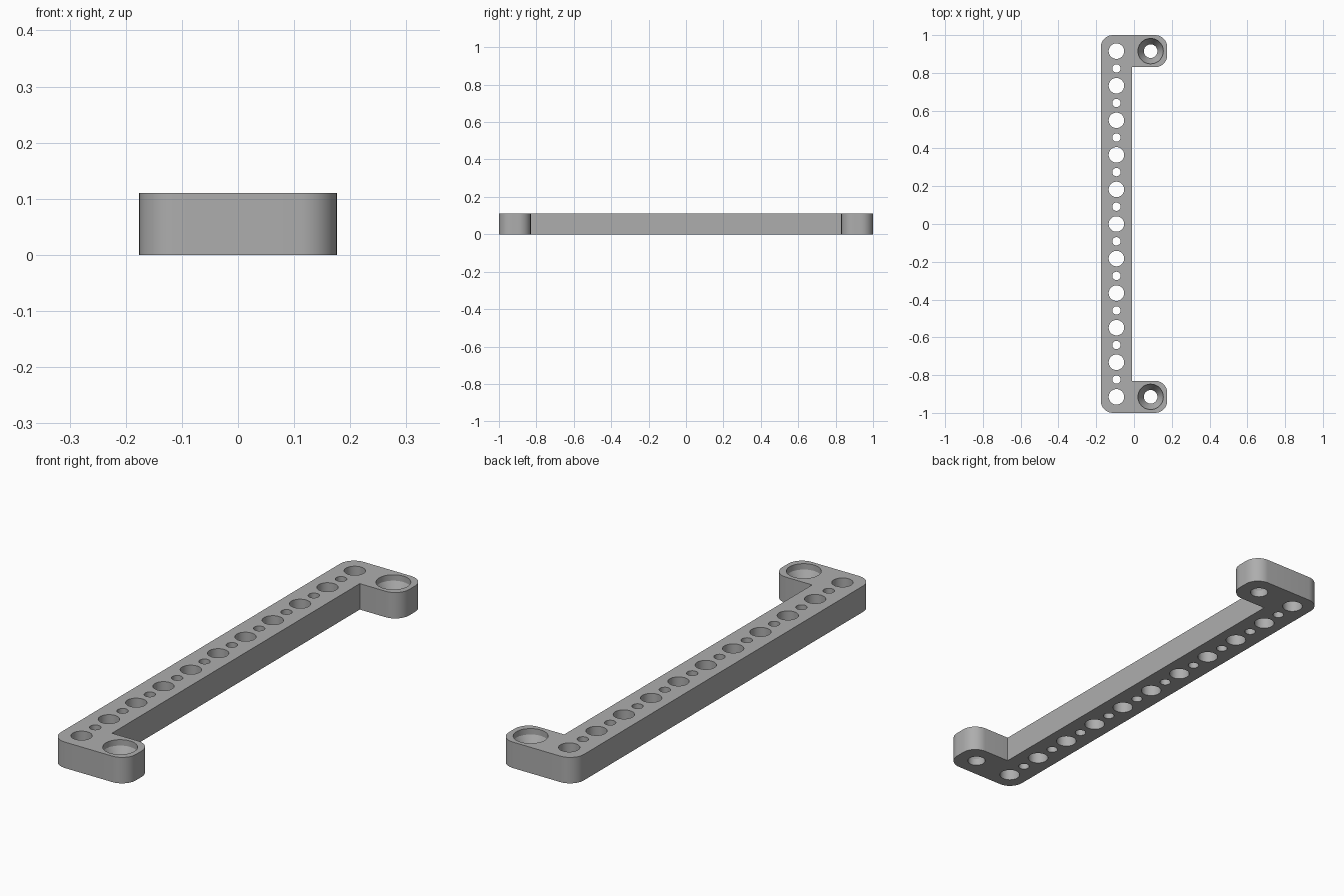
import bpy, bmesh
from math import sin, cos, pi, radians

if "Cube" in bpy.data.objects:
    bpy.data.objects.remove(bpy.data.objects["Cube"])

HEIGHT = 0.11
LEFT, INNER, RIGHT = -0.176, -0.01, 0.176
TAB = 0.83
ROUND = 0.065
PITCH = 0.183
BAR_X, TAB_X = -0.093, 0.088

grey = bpy.data.materials.new("plain grey")
grey.use_nodes = True
grey.diffuse_color = (0.42, 0.42, 0.42, 1)
grey.node_tree.nodes["Principled BSDF"].inputs["Base Color"].default_value = grey.diffuse_color


def corner(cx, cy, start, steps=12):
    """Quarter-round corner points, counter-clockwise."""
    angles = [start + pi / 2 * i / steps for i in range(steps + 1)]
    return [(cx + ROUND * cos(a), cy + ROUND * sin(a)) for a in angles]


def make_object(name, bm):
    bmesh.ops.recalc_face_normals(bm, faces=bm.faces)
    mesh = bpy.data.meshes.new(name)
    bm.to_mesh(mesh)
    bm.free()
    mesh.materials.append(grey)
    obj = bpy.data.objects.new(name, mesh)
    bpy.context.collection.objects.link(obj)
    return obj


def turned(bm, x, y, profile, sides=48):
    """Closed round solid from (radius, z) pairs, bottom to top."""
    rings = [[bm.verts.new((x + r * cos(2 * pi * i / sides), y + r * sin(2 * pi * i / sides), z))
              for i in range(sides)] for r, z in profile]
    for low, high in zip(rings, rings[1:]):
        for i in range(sides):
            j = (i + 1) % sides
            bm.faces.new((low[i], low[j], high[j], high[i]))
    bm.faces.new(rings[0][::-1])
    bm.faces.new(rings[-1])


# Bracket body: long bar with a rounded tab at each end
outline = (corner(LEFT + ROUND, -1 + ROUND, pi)
           + corner(RIGHT - ROUND, -1 + ROUND, -pi / 2)
           + corner(RIGHT - ROUND, -TAB - ROUND, 0)
           + [(INNER, -TAB), (INNER, TAB)]
           + corner(RIGHT - ROUND, TAB + ROUND, -pi / 2)
           + corner(RIGHT - ROUND, 1 - ROUND, 0)
           + corner(LEFT + ROUND, 1 - ROUND, pi / 2))
bm = bmesh.new()
base = bm.faces.new([bm.verts.new((x, y, 0)) for x, y in outline])
top = bmesh.ops.extrude_face_region(bm, geom=[base])["geom"]
bmesh.ops.translate(bm, vec=(0, 0, HEIGHT), verts=[v for v in top if isinstance(v, bmesh.types.BMVert)])
bracket = make_object("mounting_bracket", bm)

# Alternating large and small through holes, and a stepped screw hole in each tab
bm = bmesh.new()
below, above = -0.05, HEIGHT + 0.05
for i in range(-10, 11):
    radius = 0.041 if i % 2 == 0 else 0.022
    turned(bm, BAR_X, i * PITCH / 2, [(radius, below), (radius, above)])
for side in (-1, 1):
    turned(bm, TAB_X, side * 5 * PITCH,
           [(0.036, below), (0.036, 0.03), (0.067, 0.085), (0.067, above)])
cutter = make_object("hole_cutter", bm)
cutter.hide_render = True

# Cut the holes and discard the cutter
cut = bracket.modifiers.new("holes", "BOOLEAN")
cut.operation = "DIFFERENCE"
cut.solver = "EXACT"
cut.object = cutter
bpy.ops.object.select_all(action="DESELECT")
bpy.context.view_layer.objects.active = bracket
bracket.select_set(True)
bpy.ops.object.modifier_apply(modifier=cut.name)
bpy.data.objects.remove(cutter)
bpy.ops.object.shade_smooth_by_angle(angle=radians(25))
